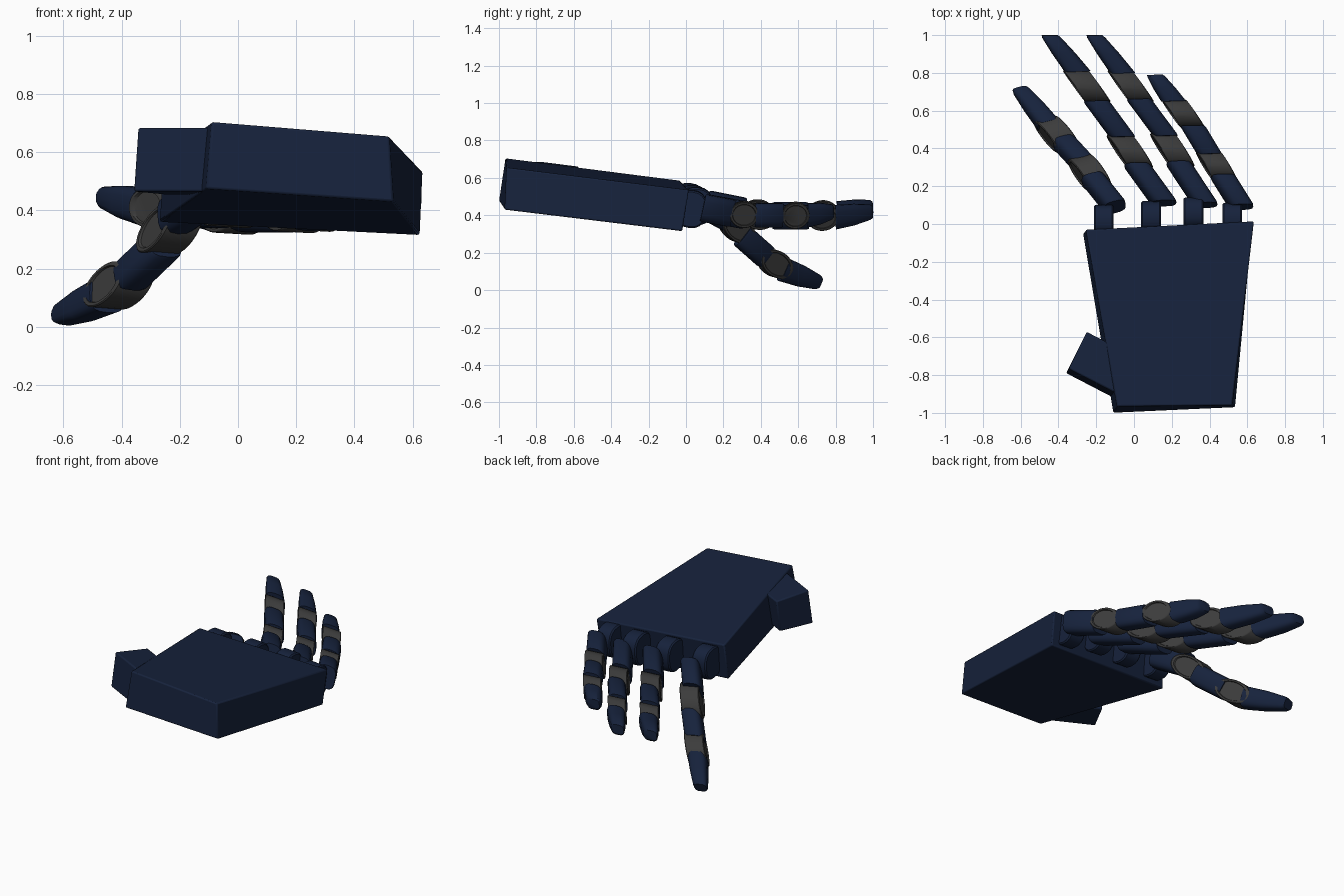
import bpy, math
from mathutils import Vector as V

if "Cube" in bpy.data.objects:
    bpy.data.objects.remove(bpy.data.objects["Cube"])


def material(name, rgb):
    m = bpy.data.materials.new(name)
    m.diffuse_color = (*rgb, 1)
    m.use_nodes = True
    m.node_tree.nodes["Principled BSDF"].inputs["Base Color"].default_value = m.diffuse_color
    return m


NAVY = material("navy_shell", (0.008, 0.016, 0.045))
GREY = material("dark_grey_joint", (0.045, 0.045, 0.045))


def loft(name, rings, mat, bevel=0):
    """Skin a list of equal-length closed rings and cap both ends."""
    n = len(rings[0])
    verts = [p for r in rings for p in r]
    faces = [(k * n + i, k * n + (i + 1) % n, (k + 1) * n + (i + 1) % n, (k + 1) * n + i)
             for k in range(len(rings) - 1) for i in range(n)]
    faces += [tuple(reversed(range(n))), tuple(range(len(verts) - n, len(verts)))]
    me = bpy.data.meshes.new(name)
    me.from_pydata(verts, [], faces)
    ob = bpy.data.objects.new(name, me)
    bpy.context.collection.objects.link(ob)
    me.materials.append(mat)
    bpy.context.view_layer.objects.active = ob
    ob.select_set(True)
    # consistent outward normals
    bpy.ops.object.mode_set(mode='EDIT')
    bpy.ops.mesh.select_all(action='SELECT')
    bpy.ops.mesh.normals_make_consistent(inside=False)
    bpy.ops.object.mode_set(mode='OBJECT')
    if bevel:
        b = ob.modifiers.new("soft_edges", 'BEVEL')
        b.width, b.segments = bevel, 2
    bpy.ops.object.shade_smooth_by_angle(angle=math.radians(40))
    ob.select_set(False)
    return ob


def oval(c, a, b, power=1.0, n=20):
    """Superellipse ring around c spanned by the vectors a and b."""
    f = lambda t: math.copysign(abs(t) ** power, t)
    return [c + a * f(math.cos(2 * math.pi * i / n)) + b * f(math.sin(2 * math.pi * i / n))
            for i in range(n)]


# palm: tapered, tilted slab
loft("palm", [
    [(-.27, -.05, .36), (.625, -.02, .315), (.535, -.97, .43), (-.11, -1, .475)],
    [(-.255, -.03, .585), (.635, .015, .535), (.52, -.96, .655), (-.09, -.965, .705)]],
    NAVY, 0.008)

# thumb stub: block leaving the side of the palm
loft("thumb_stub", [
    [V(p) + o for p in ((-.345, -.765, .685), (-.25, -.57, .66), (-.255, -.60, .455), (-.36, -.79, .465))]
    for o in (V((0, 0, 0)), V((.25, -.13, 0)))], NAVY, 0.008)


def segment(name, a, b, X, hw, hh, tip=False):
    D = (b - a).normalized()
    N = X.cross(D).normalized()
    if tip:  # tapers towards a raised, blunt end
        steps = [(0, 1, 1, 0), (.5, .9, .88, .1), (.93, .72, .62, .2), (1, .62, .45, .2)]
    else:
        steps = [(0, .93, .95, 0), (.06, 1, 1, 0), (.94, 1, 1, 0), (1, .95, .95, 0)]
    loft(name, [oval(a.lerp(b, t) + N * hh * up, X * hw * w, N * hh * h, 0.65)
                for t, w, h, up in steps], NAVY)


def joint(name, c, D, X, hw, ru, rz):
    """Skewed disc with a recessed face on both sides."""
    D = D.normalized()
    N = X.cross(D).normalized()
    steps = [(-.88, .78), (-1, .82), (-1, .95), (-.93, 1), (.93, 1), (1, .95), (1, .82), (.88, .78)]
    loft(name, [oval(c + X * hw * w, D * ru * r, N * rz * r, n=28) for w, r in steps], GREY)


# name, knuckle (x, reach, z), side axis, half width, joint length, segment start/end pairs
FINGERS = [
    ("index", (-.16, .10, .47), (1, .25, -.08), .06, .115,
     [(-.10, .09, .46), (-.22, .24, .38), (-.25, .30, .29), (-.37, .43, .175),
      (-.45, .52, .11), (-.605, .71, .025)]),
    ("middle", (.09, .12, .46), (1, .02, -.06), .069, .105,
     [(.16, .11, .46), (.015, .31, .42), (-.06, .46, .405), (-.20, .65, .405),
      (-.30, .81, .41), (-.447, 1, .43)]),
    ("ring", (.315, .14, .45), (1, .02, -.06), .066, .105,
     [(.38, .10, .44), (.235, .32, .40), (.17, .465, .39), (.025, .66, .39),
      (-.06, .80, .39), (-.211, 1, .405)]),
    ("little", (.52, .11, .435), (1, .02, -.06), .066, .09,
     [(.57, .09, .44), (.47, .25, .41), (.40, .37, .40), (.31, .52, .40),
      (.21, .65, .40), (.11, .79, .405)]),
]

for name, (kx, reach, kz), side, hw, ru, pts in FINGERS:
    X = V(side)
    P = [V(p) for p in pts]
    # rounded knuckle barrel set into the palm edge
    c = V((kx, reach - .085, kz))
    loft(name + "_knuckle",
         [oval(c + V((w * .052, 0, -w * .003)), V((0, .085 * r, -.01)), V((0, .01, .1 * r)), 0.8)
          for w, r in ((-1, .92), (-.85, 1), (.85, 1), (1, .92))], NAVY)
    for k, part in enumerate(("base", "mid", "tip")):
        segment(f"{name}_{part}", P[2 * k], P[2 * k + 1], X, hw, .075 if k == 0 else .066, k == 2)
    for k in (1, 3):
        joint(f"{name}_joint_{(k + 1) // 2}", (P[k] + P[k + 1]) / 2, P[k + 2] - P[k - 1],
              X, hw * .97, ru, .07)
